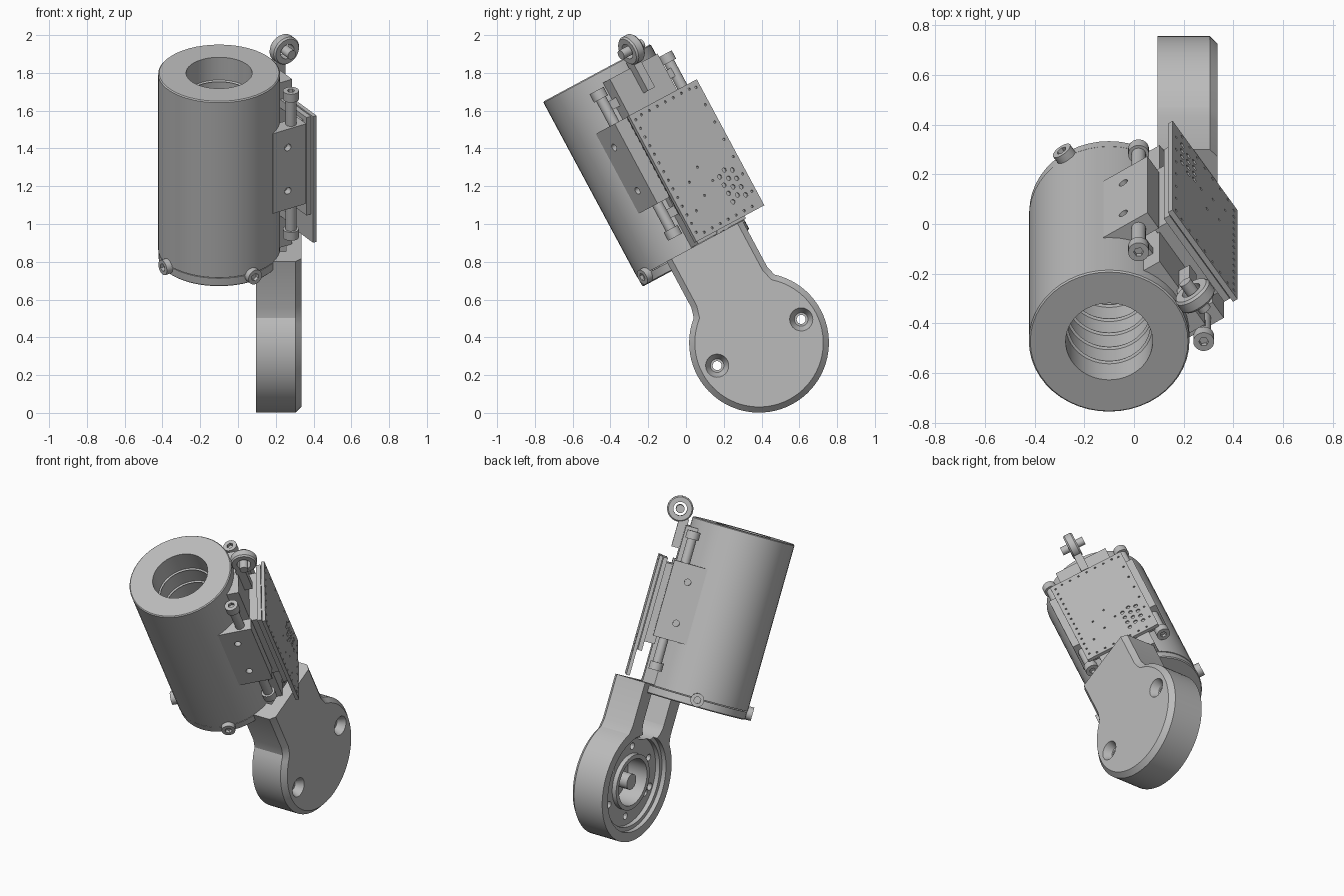
import bpy, bmesh, math
from mathutils import Matrix, Vector

cube = bpy.data.objects.get("Cube")
if cube:
    bpy.data.objects.remove(cube)

grey = bpy.data.materials.new("plain_grey")
grey.use_nodes = True
grey.diffuse_color = (0.5, 0.5, 0.5, 1)
grey.node_tree.nodes["Principled BSDF"].inputs["Base Color"].default_value = (0.5, 0.5, 0.5, 1)

# Frames: BODY has z along the barrel, MOUNT also turns x towards the board
BODY = Matrix.Translation((-0.10, 0.053, 0.82)) @ Matrix.Rotation(math.radians(28.2), 4, 'X')
MOUNT = BODY @ Matrix.Rotation(math.radians(32.6), 4, 'Z')
parts = []


def finish(name, bm, frame):
    bmesh.ops.recalc_face_normals(bm, faces=bm.faces)
    mesh = bpy.data.meshes.new(name)
    bm.to_mesh(mesh)
    bm.free()
    mesh.materials.append(grey)
    ob = bpy.data.objects.new(name, mesh)
    bpy.context.collection.objects.link(ob)
    ob.matrix_world = frame
    parts.append(ob)
    return ob


def add_rod(bm, a, b, r1, r2=None, seg=24):
    a, b = Vector(a), Vector(b)
    d = b - a
    m = Matrix.Translation((a + b) / 2) @ d.to_track_quat('Z', 'Y').to_matrix().to_4x4()
    bmesh.ops.create_cone(bm, cap_ends=True, segments=seg, radius1=r1,
                          radius2=r1 if r2 is None else r2, depth=d.length, matrix=m)


def add_box(bm, lo, hi):
    lo, hi = Vector(lo), Vector(hi)
    m = Matrix.Translation((lo + hi) / 2) @ Matrix.Diagonal((*(hi - lo), 1))
    bmesh.ops.create_cube(bm, size=1, matrix=m)


def rod(name, frame, *args, **kw):
    bm = bmesh.new()
    add_rod(bm, *args, **kw)
    return finish(name, bm, frame)


def box(name, frame, lo, hi):
    bm = bmesh.new()
    add_box(bm, lo, hi)
    return finish(name, bm, frame)


def lathe(name, frame, profile, seg=48, closed=True):
    # Spins (radius, height) points round the z axis
    bm = bmesh.new()
    vs = [bm.verts.new((r, 0, z)) for r, z in profile]
    es = [bm.edges.new(p) for p in zip(vs, vs[1:])]
    if closed:
        es.append(bm.edges.new((vs[-1], vs[0])))
    bmesh.ops.spin(bm, geom=vs + es, cent=(0, 0, 0), axis=(0, 0, 1),
                   angle=math.tau, steps=seg, use_duplicate=False)
    bmesh.ops.remove_doubles(bm, verts=bm.verts, dist=1e-5)
    return finish(name, bm, frame)


def cut(ob, bm):
    # Subtracts the shapes in bm, which share the object's frame
    tool = finish("cutter", bm, ob.matrix_world.copy())
    parts.remove(tool)
    tool.hide_render = True
    mod = ob.modifiers.new("cut", 'BOOLEAN')
    mod.object, mod.operation, mod.solver = tool, 'DIFFERENCE', 'EXACT'
    bpy.context.view_layer.update()
    mesh = bpy.data.meshes.new_from_object(ob.evaluated_get(bpy.context.evaluated_depsgraph_get()))
    ob.modifiers.clear()
    ob.data = mesh
    bpy.data.objects.remove(tool)


# Barrel with a deep bore, an end cap and inner ribs
R, H, BORE = 0.323, 1.112, 0.175
lathe("barrel", BODY, [(R, 0.055), (R, H - 0.006), (R - 0.006, H), (BORE, H), (BORE, 0.055)])
lathe("end_cap", BODY, [(0, 0), (R - 0.008, 0), (R - 0.002, 0.006), (R - 0.002, 0.05), (0, 0.05)], closed=False)
for i in range(7):
    z = 0.25 + i * 0.12
    lathe("bore_rib", BODY, [(BORE + 0.004, z - 0.008), (BORE - 0.01, z), (BORE + 0.004, z + 0.008)])

# Radial cap screws with socket heads
for k in range(4):
    f = MOUNT @ Matrix.Rotation(k * math.pi / 2, 4, 'Z')
    head = rod("cap_screw", f, (0.29, 0, 0.045), (0.355, 0, 0.045), 0.042)
    bm = bmesh.new()
    add_rod(bm, (0.335, 0, 0.045), (0.37, 0, 0.045), 0.022, seg=6)
    cut(head, bm)

# Arm: round housing with a straight neck, outer rim chamfered
CY, CZ, AR, NECK = 0.082, -0.553, 0.37, 0.228
X0, X1 = 0.195, 0.435
start = math.acos(NECK / AR)
steps = 56
outline = [(CY - NECK, 0.058), (CY - NECK, -0.22)]
for i in range(steps + 1):
    a = math.pi - start + 0.05 + (math.pi + 2 * start - 0.1) * i / steps
    outline.append((CY + AR * math.cos(a), CZ + AR * math.sin(a)))
outline += [(CY + NECK, -0.22), (CY + NECK, 0.058)]
bm = bmesh.new()
face = bm.faces.new([bm.verts.new((X0, y, z)) for y, z in outline])
ext = bmesh.ops.extrude_face_region(bm, geom=[face])["geom"]
top = [g for g in ext if isinstance(g, bmesh.types.BMVert)]
bmesh.ops.translate(bm, verts=top, vec=(X1 - X0, 0, 0))
rim = [e for e in bm.edges if all(v in top for v in e.verts)
       and min(v.co.z for v in e.verts) < 0.05]
bmesh.ops.bevel(bm, geom=rim, offset=0.03, segments=1, affect='EDGES')
arm = finish("arm", bm, BODY)

# Arm recesses: stepped seat, bearing bore and neck channel
for r, depth in ((0.31, 0.03), (0.285, 0.06), (0.15, 0.17)):
    bm = bmesh.new()
    add_rod(bm, (X0 - 0.05, CY, CZ), (X0 + depth, CY, CZ), r, seg=48)
    cut(arm, bm)
bm = bmesh.new()
add_box(bm, (X0 - 0.05, CY - 0.12, -0.17), (X0 + 0.16, CY + 0.12, 0.1))
cut(arm, bm)
bm = bmesh.new()
add_rod(bm, (X0 - 0.05, CY, -0.17), (X0 + 0.16, CY, -0.17), 0.12, seg=32)
cut(arm, bm)
# Two countersunk through holes and a ring of small holes
for y, z in ((0.61, 0.495), (0.165, 0.25)):
    p = BODY.inverted() @ Vector((0, y, z))
    bm = bmesh.new()
    add_rod(bm, (X0 - 0.05, p.y, p.z), (X1 + 0.05, p.y, p.z), 0.024)
    cut(arm, bm)
    bm = bmesh.new()
    add_rod(bm, (X1 - 0.05, p.y, p.z), (X1 + 0.005, p.y, p.z), 0.036, 0.064)
    cut(arm, bm)
bm = bmesh.new()
for k in range(6):
    a = k * math.pi / 3 + 0.2
    y, z = CY + 0.225 * math.cos(a), CZ + 0.225 * math.sin(a)
    add_rod(bm, (X0, y, z), (X0 + 0.12, y, z), 0.022, seg=12)
cut(arm, bm)
ring_frame = BODY @ Matrix.Translation((X0, CY, CZ)) @ Matrix.Rotation(math.pi / 2, 4, 'Y')
lathe("bearing_lip", ring_frame, [(0.15, 0.03), (0.178, 0.03), (0.178, 0.07), (0.15, 0.07)])
rod("arm_pin", BODY, (X0 + 0.04, CY, CZ), (X0 + 0.18, CY, CZ), 0.05)

# Saddle plate on the barrel
box("saddle", MOUNT, (0.27, -0.17, 0.06), (0.35, 0.17, 1.05))

# Guide rods, clamps and lugs on both sides
for s in (-1, 1):
    t = s * 0.243
    rod("guide_rod", MOUNT, (0.296, t, 0.17), (0.296, t, 1.01), 0.029)
    for za, zb in ((0.15, 0.2), (0.98, 1.03)):
        cap = rod("rod_cap", MOUNT, (0.296, t, za), (0.296, t, zb), 0.042)
        end = za - 0.01 if za < 0.5 else zb + 0.01
        bm = bmesh.new()
        add_rod(bm, (0.296, t, (za + zb) / 2), (0.296, t, end), 0.02, seg=6)
        cut(cap, bm)
    for z in (0.25, 0.90):
        box("rod_lug", MOUNT, (0.275, min(t, s * 0.16), z), (0.317, max(t, s * 0.16), z + 0.05))
    ys = sorted((s * 0.2, s * 0.285))
    clamp = box("rod_clamp", MOUNT, (0.155, ys[0], 0.35), (0.365, ys[1], 0.83))
    bm = bmesh.new()
    for z in (0.46, 0.72):
        add_rod(bm, (0.25, s * 0.25, z), (0.25, s * 0.3, z), 0.02, seg=16)
    cut(clamp, bm)

# Spacer and perforated board
box("board_core", MOUNT, (0.34, -0.19, 0.3), (0.42, 0.19, 0.80))
box("board_backing", MOUNT, (0.405, -0.225, 0.24), (0.432, 0.225, 0.828))
board = box("board", MOUNT, (0.436, -0.242, 0.075), (0.458, 0.242, 0.832))
small = [(s * 0.215, 0.12 + 0.052 * i) for s in (-1, 1) for i in range(14) if s < 0 or i % 2]
small += [(-0.17 + 0.057 * i, z) for i in range(7) for z in (0.1, 0.805)]
small += [(-0.15 + 0.045 * i, 0.22 + 0.05 * (i * 3 % 5)) for i in range(6)]
large = [(0.08 + 0.045 * i, 0.17 + 0.05 * j + 0.02 * (i % 2)) for i in range(3) for j in range(4)]
bm = bmesh.new()
for holes, r in ((small, 0.007), (large, 0.013)):
    for t, z in holes:
        add_rod(bm, (0.45, t, z), (0.47, t, z), r, seg=8)
cut(board, bm)

# Eye ring with axle and stem at the top
EN, EZ = 0.41, 1.135
eye_frame = MOUNT @ Matrix.Translation((EN, 0, EZ)) @ Matrix.Rotation(math.pi / 2, 4, 'X')
lathe("eye_ring", eye_frame, [(0.042, -0.03), (0.072, -0.03), (0.08, -0.02), (0.08, 0.02),
                              (0.072, 0.03), (0.042, 0.03)], seg=32)
rod("eye_axle", MOUNT, (EN, -0.075, EZ), (EN, 0.075, EZ), 0.026)
box("eye_stem", MOUNT, (0.34, -0.025, 0.9), (0.40, 0.025, 1.085))

# Smooth the round faces, keep corners crisp
bpy.ops.object.select_all(action='DESELECT')
for ob in parts:
    ob.select_set(True)
bpy.context.view_layer.objects.active = parts[0]
bpy.ops.object.shade_smooth_by_angle(angle=math.radians(30))
